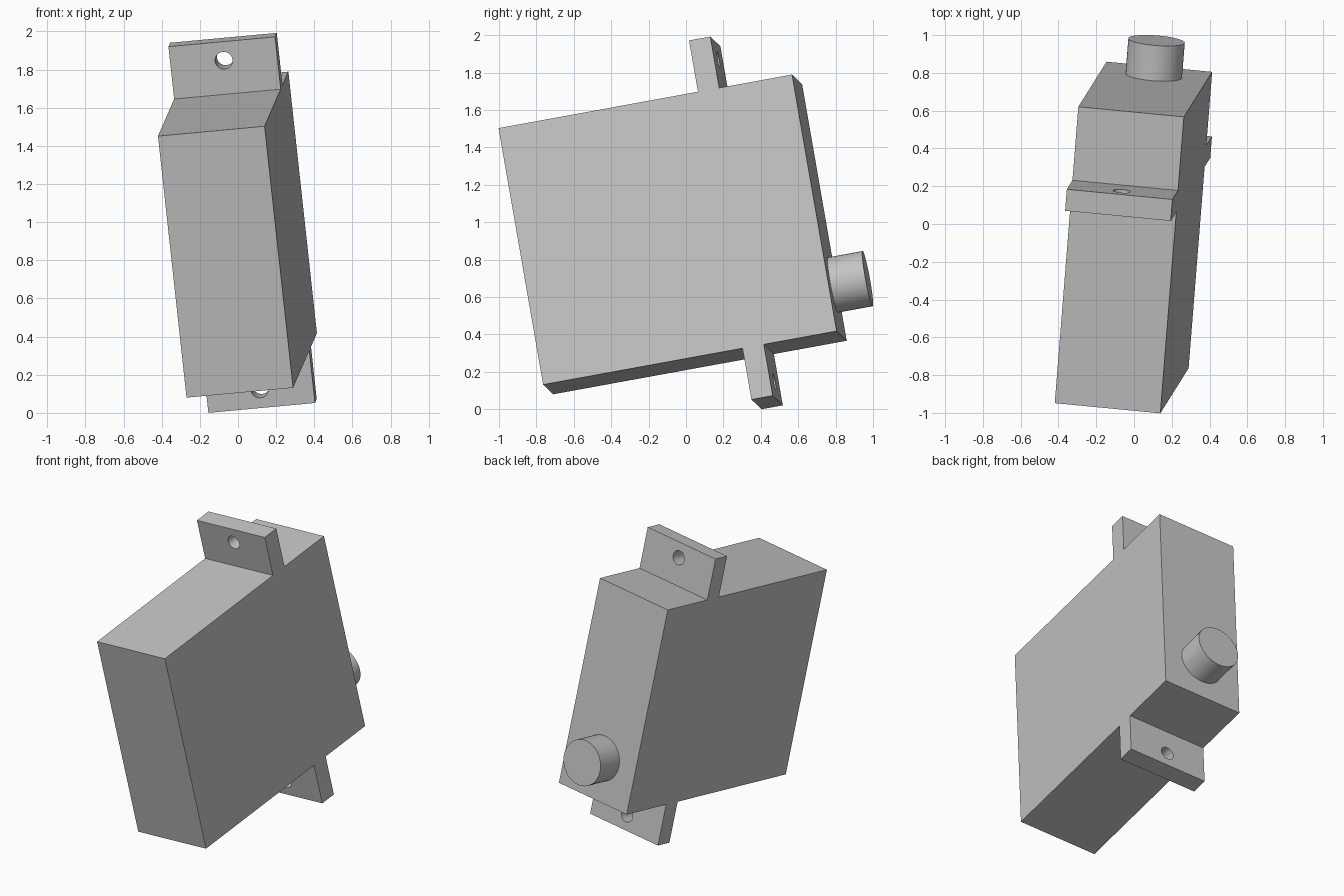
import bpy, bmesh, math
from mathutils import Matrix, Vector

cube = bpy.data.objects.get("Cube")
if cube:
    bpy.data.objects.remove(cube, do_unlink=True)

WIDTH, DEPTH, HEIGHT = 0.564, 1.6, 1.4
TAB_FRONT, TAB_BACK, TAB_LEN = 1.087, 1.203, 0.28

grey = bpy.data.materials.new("plain_grey")
grey.use_nodes = True
colour = (0.55, 0.55, 0.55, 1)
grey.diffuse_color = colour
grey.node_tree.nodes["Principled BSDF"].inputs["Base Color"].default_value = colour

# Tilted frame shared by all parts: width, depth and height axes
depth_axis = Vector((0.078, 0.981, 0.179)).normalized()
width_axis = depth_axis.cross(Vector((-0.107, -0.172, 0.979))).normalized()
height_axis = width_axis.cross(depth_axis)
frame = Matrix((width_axis, depth_axis, height_axis)).transposed().to_4x4()
frame.translation = (-0.27, -0.71, 0.08)


def add_object(name, bm):
    bmesh.ops.recalc_face_normals(bm, faces=bm.faces[:])
    mesh = bpy.data.meshes.new(name)
    bm.to_mesh(mesh)
    bm.free()
    mesh.materials.append(grey)
    obj = bpy.data.objects.new(name, mesh)
    bpy.context.collection.objects.link(obj)
    obj.matrix_world = frame
    return obj


def add_cylinder(name, radius, start, end, height):
    """Cylinder along the depth axis, centred on the width."""
    bm = bmesh.new()
    place = (Matrix.Translation((WIDTH / 2, (start + end) / 2, height))
             @ Matrix.Rotation(math.radians(-90), 4, "X"))
    bmesh.ops.create_cone(bm, cap_ends=True, segments=48, radius1=radius,
                          radius2=radius, depth=end - start, matrix=place)
    return add_object(name, bm)


def select_only(obj):
    bpy.ops.object.select_all(action="DESELECT")
    obj.select_set(True)
    bpy.context.view_layer.objects.active = obj


# Case with both mounting tabs: side profile extruded across the width
upper = [(0, HEIGHT), (TAB_FRONT, HEIGHT), (TAB_FRONT, HEIGHT + TAB_LEN),
         (TAB_BACK, HEIGHT + TAB_LEN), (TAB_BACK, HEIGHT), (DEPTH, HEIGHT)]
profile = upper + [(d, HEIGHT - h) for d, h in reversed(upper)]
bm = bmesh.new()
side = bm.faces.new([bm.verts.new((0, d, h)) for d, h in profile])
swept = bmesh.ops.extrude_face_region(bm, geom=[side])
bmesh.ops.translate(bm, vec=(WIDTH, 0, 0),
                    verts=[g for g in swept["geom"] if isinstance(g, bmesh.types.BMVert)])
case = add_object("case_with_tabs", bm)

# Screw holes through the tabs
for height in (HEIGHT + 0.18, -0.18):
    cutter = add_cylinder("hole_cutter", 0.046, TAB_FRONT - 0.1, TAB_BACK + 0.1, height)
    cutter.hide_render = True
    cut = case.modifiers.new("screw_hole", "BOOLEAN")
    cut.operation = "DIFFERENCE"
    cut.solver = "EXACT"
    cut.object = cutter
    select_only(case)
    bpy.ops.object.modifier_apply(modifier=cut.name)
    bpy.data.objects.remove(cutter, do_unlink=True)

# Output shaft on the back
shaft = add_cylinder("output_shaft", 0.15, DEPTH - 0.02, DEPTH + 0.19, 0.278)

for obj in (case, shaft):
    select_only(obj)
    bpy.ops.object.shade_smooth_by_angle(angle=math.radians(30))
